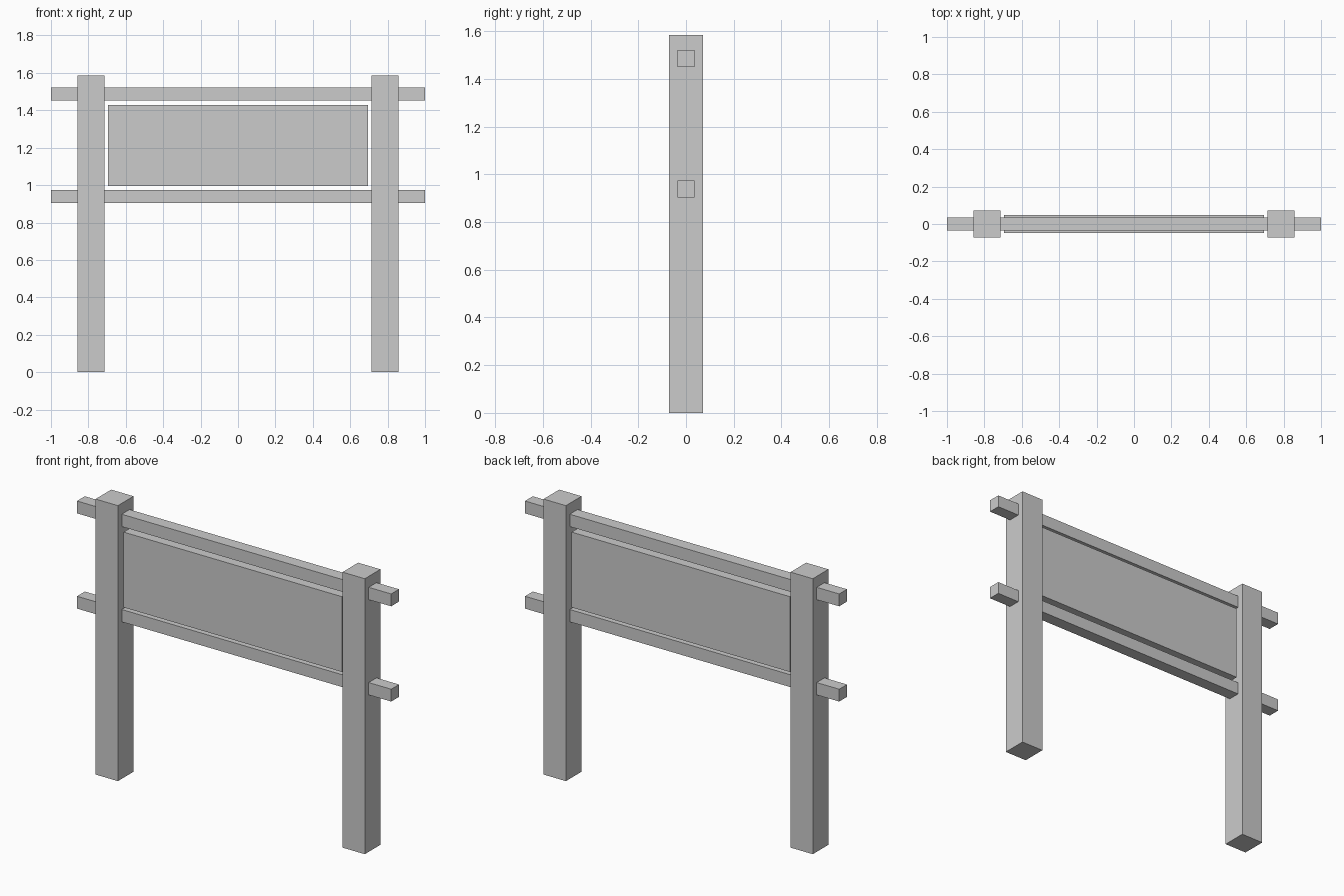
import bpy

if "Cube" in bpy.data.objects:
    bpy.data.objects.remove(bpy.data.objects["Cube"])


def box(name, x, y, z):
    """Axis-aligned box from (min, max) ranges."""
    bpy.ops.mesh.primitive_cube_add(size=1, location=[(a + b) / 2 for a, b in (x, y, z)])
    ob = bpy.context.object
    ob.name = name
    ob.scale = [b - a for a, b in (x, y, z)]
    bpy.ops.object.transform_apply(location=False, rotation=False, scale=True)
    return ob


# Upright posts
for side, cx in (("left", -0.786), ("right", 0.786)):
    box(side + "_post", (cx - 0.071, cx + 0.071), (-0.071, 0.071), (0, 1.585))

# Cross rails passing through the posts
for name, z in (("lower_rail", 0.903), ("upper_rail", 1.451)):
    box(name, (-1, 1), (-0.0355, 0.0355), (z, z + 0.071))

# Sign board held between the rails
box("sign_board", (-0.695, 0.695), (-0.047, 0.047), (0.996, 1.429))
